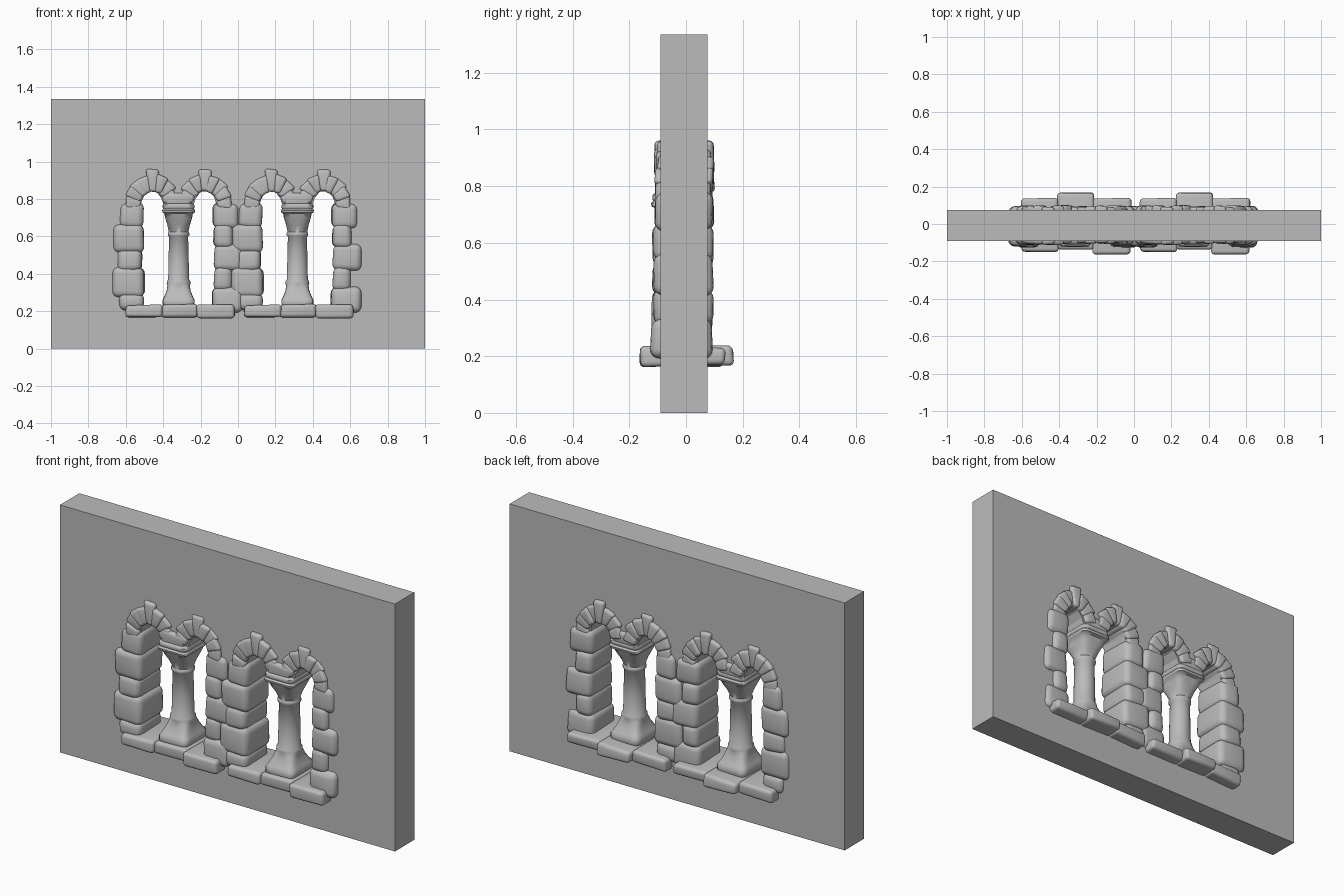
import bpy, bmesh, math, random
from mathutils import Matrix, Vector

if "Cube" in bpy.data.objects:
    bpy.data.objects.remove(bpy.data.objects["Cube"])
random.seed(4)

stone_grey = bpy.data.materials.new("stone_grey")
stone_grey.use_nodes = True
GREY = (0.5, 0.5, 0.5, 1)
stone_grey.diffuse_color = GREY
stone_grey.node_tree.nodes["Principled BSDF"].inputs["Base Color"].default_value = GREY


def finish(name, bm, smooth=True):
    bmesh.ops.recalc_face_normals(bm, faces=bm.faces)
    mesh = bpy.data.meshes.new(name)
    bm.to_mesh(mesh)
    bm.free()
    obj = bpy.data.objects.new(name, mesh)
    bpy.context.collection.objects.link(obj)
    mesh.materials.append(stone_grey)
    if smooth:
        bpy.ops.object.select_all(action='DESELECT')
        obj.select_set(True)
        bpy.context.view_layer.objects.active = obj
        bpy.ops.object.shade_smooth_by_angle(angle=math.radians(50))
    return obj


def add_stone(bm, x, z, w, h, y0, y1, angle=0, taper=1.0, round_by=0.03, wobble=0.006):
    """Rounded block centred on x, z; taper narrows its inner (-x) end, angle turns it about y."""
    part = bmesh.new()
    bmesh.ops.create_cube(part, size=1)
    for v in part.verts:
        if v.co.x < 0:
            v.co.z *= taper
        v.co = Vector((v.co.x * w, v.co.y * (y1 - y0), v.co.z * h))
        v.co += Vector([random.uniform(-wobble, wobble) for _ in range(3)])
    bmesh.ops.bevel(part, geom=part.edges[:], offset=min(round_by, 0.36 * min(w, h * taper)),
                    segments=4, profile=0.5, affect='EDGES', clamp_overlap=True)
    place = Matrix.Translation((x, (y0 + y1) / 2, z)) @ Matrix.Rotation(-angle, 4, 'Y')
    part.transform(place)
    temp = bpy.data.meshes.new("temp")
    part.to_mesh(temp)
    part.free()
    bm.from_mesh(temp)
    bpy.data.meshes.remove(temp)


def loft(name, cx, cy, rings, sides=40):
    """Stack of rings (z, half width, half depth, squareness)."""
    bm = bmesh.new()
    loops = []
    for z, hx, hy, p in rings:
        loop = []
        for i in range(sides):
            a = 2 * math.pi * (i + 0.5) / sides
            c, s = math.cos(a), math.sin(a)
            k = (abs(c) ** p + abs(s) ** p) ** (-1 / p)
            loop.append(bm.verts.new((cx + hx * c * k, cy + hy * s * k, z)))
        loops.append(loop)
    for low, high in zip(loops, loops[1:]):
        for i in range(sides):
            j = (i + 1) % sides
            bm.faces.new((low[i], low[j], high[j], high[i]))
    bm.faces.new(loops[0])
    bm.faces.new(loops[-1])
    return finish(name, bm)


# Wall slab
bm = bmesh.new()
bmesh.ops.create_cube(bm, size=1)
bmesh.ops.scale(bm, vec=(2, 0.165, 1.335), verts=bm.verts)
bmesh.ops.translate(bm, vec=(0, -0.0075, 0.6675), verts=bm.verts)
wall = finish("wall", bm, smooth=False)

# Twin-arched opening cut through the wall
half = [(0.2, 0.2), (0.205, 0.76), (0.19, 0.81), (0.165, 0.838), (0.14, 0.845),
        (0.115, 0.835), (0.09, 0.80), (0.075, 0.75)]
outline = half + [(-x, z) for x, z in reversed(half)]
CENTRES = (-0.3175, 0.3175)
for cx in CENTRES:
    bm = bmesh.new()
    face = bm.faces.new([bm.verts.new((cx + x, -0.3, z)) for x, z in outline])
    sweep = bmesh.ops.extrude_face_region(bm, geom=[face])
    bmesh.ops.translate(bm, vec=(0, 0.6, 0),
                        verts=[g for g in sweep["geom"] if isinstance(g, bmesh.types.BMVert)])
    cutter = finish("opening_cutter", bm, smooth=False)
    cutter.hide_render = True
    cut = wall.modifiers.new("opening", 'BOOLEAN')
    cut.operation, cut.solver, cut.object = 'DIFFERENCE', 'EXACT', cutter
    bpy.context.view_layer.objects.active = wall
    bpy.ops.object.modifier_apply(modifier=cut.name)
    bpy.data.objects.remove(cutter)

# Jamb stones: bottom, top, outer reach from the window centre
LEFT_JAMB = [(0.21, 0.29, 0.32), (0.28, 0.43, 0.355), (0.42, 0.53, 0.33),
             (0.52, 0.66, 0.355), (0.65, 0.775, 0.315)]
RIGHT_JAMB = [(0.20, 0.325, 0.34), (0.315, 0.43, 0.285), (0.42, 0.555, 0.348),
              (0.545, 0.66, 0.29), (0.65, 0.775, 0.325)]
# Sill stones: left, right, front, back
SILL = [(-0.287, -0.085, -0.15, 0.135), (-0.095, 0.1, -0.135, 0.165),
        (0.095, 0.302, -0.163, 0.135)]
# Arch stones: angle from the outer side, reach beyond the inner curve
ARCH = [(8, 0.08), (30, 0.088), (50, 0.09), (70, 0.088), (90, 0.12), (112, 0.092),
        (134, 0.088), (154, 0.075)]

for number, cx in enumerate(CENTRES):
    side = ("right", "left")[number]
    random.seed(11)

    for sign, jamb in ((-1, LEFT_JAMB), (1, RIGHT_JAMB)):
        bm = bmesh.new()
        for low, high, reach in jamb:
            inner = 0.182 + random.uniform(0, 0.012)
            front = -0.128 + 0.03 * (low - 0.2) + random.uniform(0, 0.008)
            add_stone(bm, cx + sign * (inner + reach) / 2, (low + high) / 2, reach - inner,
                      high - low + 0.012, front, 0.095, round_by=0.034)
        finish(f"{side}_window_jamb_{'outer' if sign == (-1, 1)[number] else 'inner'}", bm)

    bm = bmesh.new()
    for x0, x1, y0, y1 in SILL:
        add_stone(bm, cx + (x0 + x1) / 2, 0.2, x1 - x0, 0.068, y0, y1, round_by=0.018)
    finish(f"{side}_window_sill", bm)

    # Pointed arches of wedge stones, with a filler block in the valley
    bm = bmesh.new()
    for sign in (-1, 1):
        for degrees, reach in ARCH:
            a = math.radians(degrees)
            direction = Vector((sign * math.cos(a), 0, math.sin(a)))
            base = Vector((cx + sign * 0.14 + direction.x * 0.063, 0, 0.76 + direction.z * 0.08))
            mid = base + direction * reach / 2
            add_stone(bm, mid.x, mid.z, reach, 0.072, -0.108 + random.uniform(-0.006, 0.008),
                      0.09 + random.uniform(0, 0.01), angle=math.atan2(direction.z, direction.x),
                      taper=0.62, round_by=0.018, wobble=0.005)
    add_stone(bm, cx, 0.795, 0.14, 0.075, -0.105, 0.09, round_by=0.02)
    finish(f"{side}_window_arches", bm)

    # Column: square plinth, round shaft, flared capital and square abacus
    loft(f"{side}_window_column", cx, -0.015, [
        (0.225, 0.08, 0.095, 9), (0.235, 0.086, 0.1, 9), (0.262, 0.086, 0.1, 9),
        (0.275, 0.078, 0.09, 7), (0.31, 0.064, 0.07, 5), (0.338, 0.06, 0.062, 3),
        (0.348, 0.064, 0.064, 2), (0.36, 0.063, 0.063, 2), (0.37, 0.056, 0.056, 2),
        (0.48, 0.054, 0.054, 2), (0.598, 0.051, 0.051, 2), (0.605, 0.058, 0.058, 2),
        (0.617, 0.058, 0.058, 2), (0.625, 0.053, 0.053, 2), (0.66, 0.06, 0.064, 3),
        (0.70, 0.072, 0.083, 5), (0.722, 0.076, 0.09, 8), (0.728, 0.086, 0.106, 10),
        (0.74, 0.088, 0.109, 10), (0.748, 0.082, 0.1, 10), (0.755, 0.085, 0.104, 10),
        (0.768, 0.085, 0.104, 10), (0.775, 0.078, 0.096, 10)])
